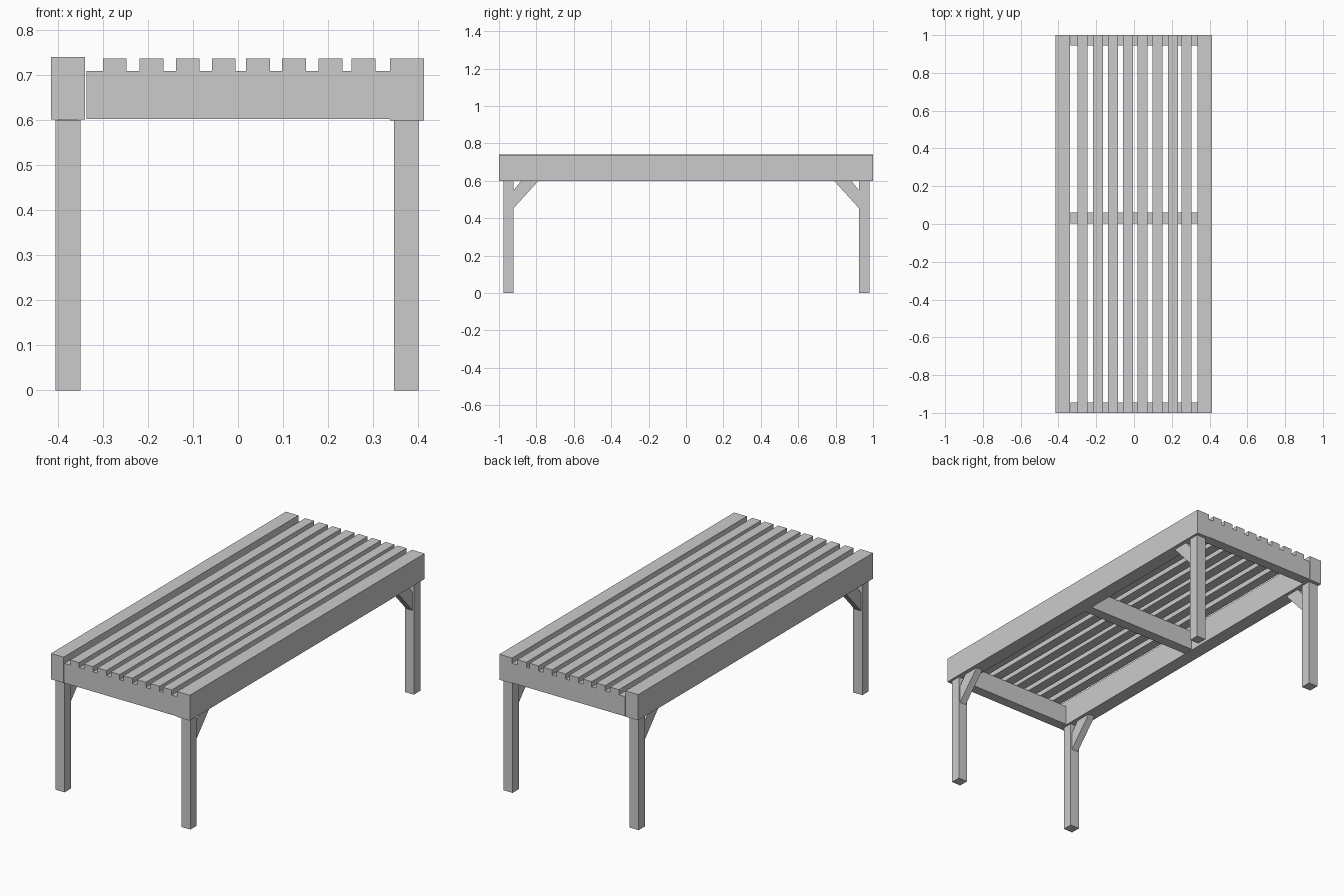
import bpy

if "Cube" in bpy.data.objects:
    bpy.data.objects.remove(bpy.data.objects["Cube"])


def mesh_object(name, verts, faces):
    mesh = bpy.data.meshes.new(name)
    mesh.from_pydata(verts, [], faces)
    obj = bpy.data.objects.new(name, mesh)
    bpy.context.collection.objects.link(obj)
    return obj


def prism(name, profile, x0, x1):
    """Extrude a counter-clockwise (y, z) profile from x0 to x1."""
    n = len(profile)
    verts = [(x, y, z) for x in (x0, x1) for y, z in profile]
    faces = [tuple(reversed(range(n))), tuple(range(n, 2 * n))]
    faces += [(i, (i + 1) % n, n + (i + 1) % n, n + i) for i in range(n)]
    return mesh_object(name, verts, faces)


def box(name, x, y, z):
    return prism(name, [(y[0], z[0]), (y[1], z[0]), (y[1], z[1]), (y[0], z[1])], *x)


# Long side rails
box("left_rail", (-0.415, -0.34), (-1, 1), (0.601, 0.74))
box("right_rail", (0.337, 0.413), (-1, 1), (0.599, 0.736))

# Cross beams under the slats
for name, y in (("front", (-1, -0.945)), ("middle", (0.003, 0.06)), ("back", (0.945, 1))):
    box(name + "_cross_beam", (-0.336, 0.337), y, (0.602, 0.708))

# Top slats
for i, x in enumerate((-0.300, -0.218, -0.138, -0.058, 0.018, 0.098, 0.179, 0.252)):
    box(f"slat_{i + 1}", (x, x + 0.053), (-1, 1), (0.708, 0.736))

# Legs with diagonal braces
for side, x in (("left", (-0.405, -0.350)), ("right", (0.346, 0.400))):
    box(f"front_{side}_leg", x, (-0.977, -0.923), (0, 0.60))
    box(f"back_{side}_leg", x, (0.926, 0.982), (0, 0.60))
    brace_x = (x[0] + 0.008, x[1] - 0.008)
    profile = [(-0.923, 0.452), (-0.788, 0.601), (-0.880, 0.601), (-0.923, 0.548)]
    prism(f"front_{side}_brace", profile, *brace_x)
    mirrored = [(-y + 0.003, z) for y, z in reversed(profile)]
    prism(f"back_{side}_brace", mirrored, *brace_x)
